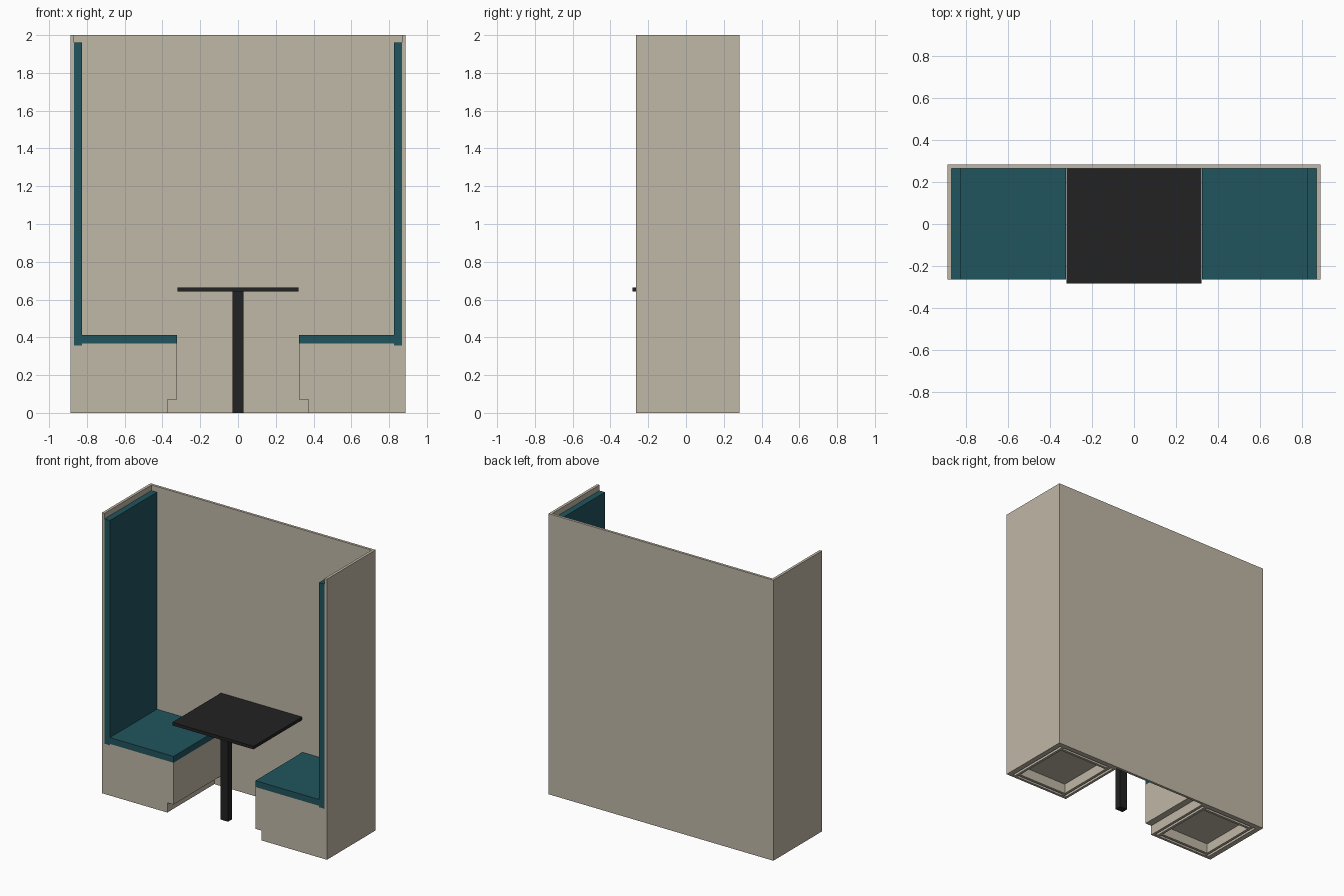
import bpy
import bmesh

cube = bpy.data.objects.get("Cube")
if cube:
    bpy.data.objects.remove(cube, do_unlink=True)


def material(name, rgb):
    mat = bpy.data.materials.new(name)
    mat.use_nodes = True
    mat.diffuse_color = (*rgb, 1)
    bsdf = next(n for n in mat.node_tree.nodes if n.type == 'BSDF_PRINCIPLED')
    bsdf.inputs["Base Color"].default_value = (*rgb, 1)
    return mat


BEIGE = material("beige laminate", (0.53, 0.48, 0.385))
TEAL = material("teal upholstery", (0.015, 0.09, 0.112))
BLACK = material("black table", (0.016, 0.016, 0.016))


def prism(name, outline, y0, y1, mat):
    """Extrude an x-z outline from y0 to y1."""
    bm = bmesh.new()
    face = bm.faces.new([bm.verts.new((x, y0, z)) for x, z in outline])
    ext = bmesh.ops.extrude_face_region(bm, geom=[face])
    verts = [g for g in ext["geom"] if isinstance(g, bmesh.types.BMVert)]
    bmesh.ops.translate(bm, verts=verts, vec=(0, y1 - y0, 0))
    bmesh.ops.recalc_face_normals(bm, faces=bm.faces)
    mesh = bpy.data.meshes.new(name)
    bm.to_mesh(mesh)
    bm.free()
    mesh.materials.append(mat)
    obj = bpy.data.objects.new(name, mesh)
    bpy.context.collection.objects.link(obj)
    return obj


def box(name, x0, x1, y0, y1, z0, z1, mat):
    return prism(name, [(x0, z0), (x1, z0), (x1, z1), (x0, z1)], y0, y1, mat)


T = 0.018                      # board thickness
FRONT, BACK = -0.265, 0.265    # depth of the benches
OUT, WALL, AISLE, KICK = 0.887, 0.868, 0.323, 0.372
SEAT, KICK_Z = 0.34, 0.07

for side, s in (("left", 1), ("right", -1)):
    def part(name, x0, x1, y0, y1, z0, z1, mat=BEIGE):
        box(f"{side}_{name}", s * x0, s * x1, y0, y1, z0, z1, mat)

    # Partition walls
    part("back_panel", 0, OUT, BACK, 0.283, 0, 2)
    part("side_wall", WALL, OUT, FRONT, BACK, 0, 2)

    # Bench carcass with a recessed toe kick
    part("bench_wall_panel", WALL - T, WALL, FRONT, BACK, 0, SEAT)
    part("bench_aisle_panel", AISLE, AISLE + T, FRONT, BACK, KICK_Z, SEAT)
    part("seat_board", AISLE, WALL, FRONT, BACK, SEAT, SEAT + T)
    outline = [(KICK, 0), (WALL - T, 0), (WALL - T, SEAT),
               (AISLE + T, SEAT), (AISLE + T, KICK_Z), (KICK, KICK_Z)]
    outline = [(s * x, z) for x, z in outline]
    prism(f"{side}_bench_front_panel", outline, FRONT, FRONT + T, BEIGE)
    prism(f"{side}_bench_rear_panel", outline, BACK - T, BACK, BEIGE)
    part("bench_floor", AISLE + T, WALL - T, FRONT + T, BACK - T, KICK_Z, KICK_Z + T)

    # Plinth under the bench floor
    part("toe_kick", KICK, KICK + T, FRONT + T, BACK - T, 0, KICK_Z)
    for label, x in (("inner", KICK + 2 * T), ("outer", WALL - 3 * T)):
        part(f"{label}_plinth_rail", x, x + T, FRONT + T, BACK - T, 0, KICK_Z)
    for label, y in (("front", FRONT + 2 * T), ("rear", BACK - 3 * T)):
        part(f"{label}_plinth_rail", KICK + 3 * T, WALL - 3 * T, y, y + T, 0, KICK_Z)

    # Upholstery
    part("cushion_base", AISLE, WALL - 0.043, FRONT, BACK, SEAT + T, 0.368)
    part("seat_cushion", AISLE, WALL - 0.043, FRONT, BACK, 0.368, 0.413, TEAL)
    part("back_cushion", WALL - 0.043, WALL, FRONT, BACK, SEAT + T, 1.96, TEAL)

# Table
box("table_top", -0.32, 0.32, -0.283, BACK, 0.642, 0.664, BLACK)
box("table_post", -0.03, 0.03, -0.155, -0.108, 0, 0.642, BLACK)
